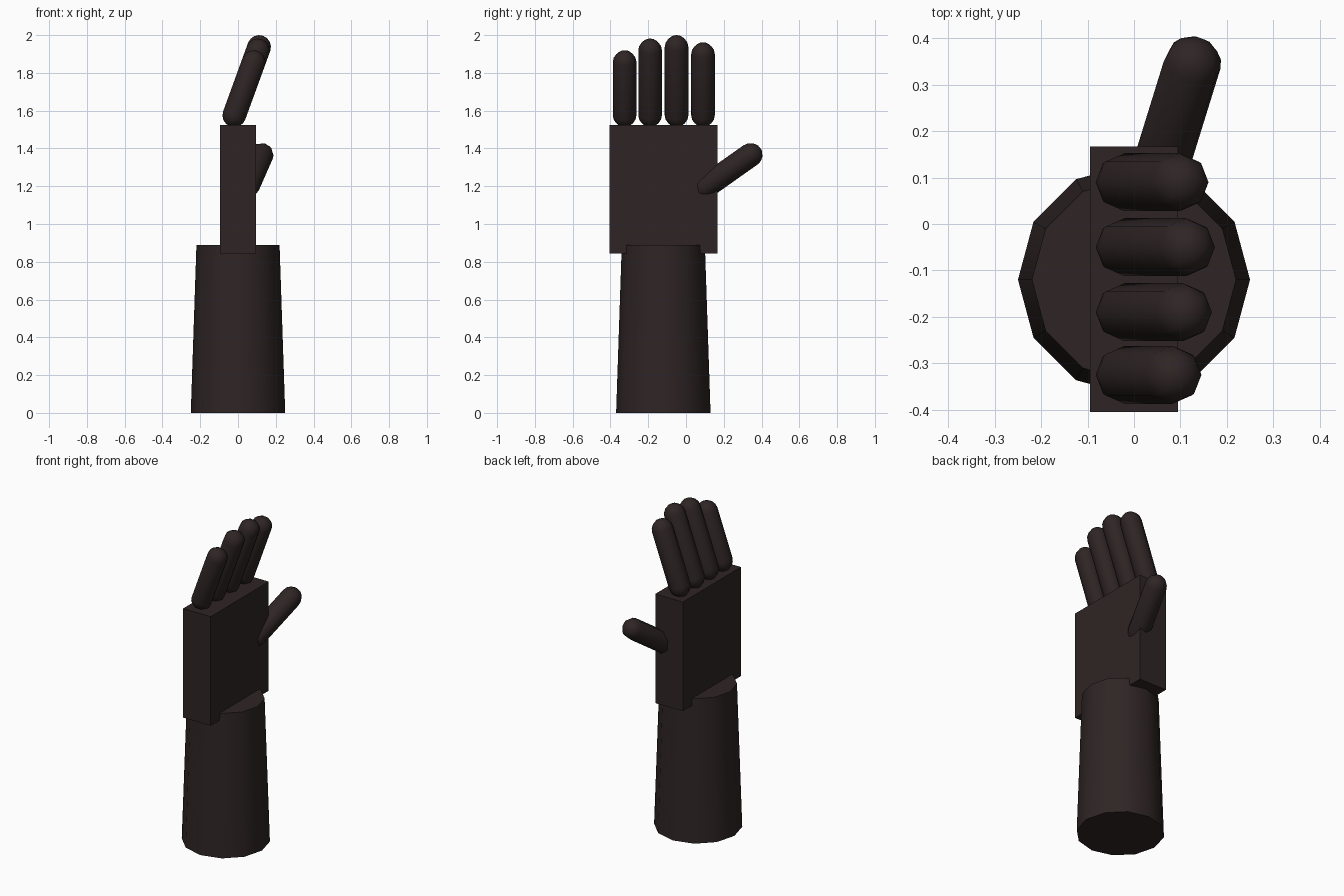
import bpy, bmesh, math
from mathutils import Vector

if "Cube" in bpy.data.objects:
    bpy.data.objects.remove(bpy.data.objects["Cube"])

mat = bpy.data.materials.new("dark brown")
mat.diffuse_color = (0.028, 0.018, 0.018, 1)
mat.use_nodes = True
mat.node_tree.nodes["Principled BSDF"].inputs["Base Color"].default_value = mat.diffuse_color


def finish(name, bm, smooth=True):
    bmesh.ops.recalc_face_normals(bm, faces=bm.faces)
    me = bpy.data.meshes.new(name)
    bm.to_mesh(me)
    bm.free()
    me.materials.append(mat)
    ob = bpy.data.objects.new(name, me)
    bpy.context.collection.objects.link(ob)
    if smooth:
        bpy.ops.object.select_all(action='DESELECT')
        ob.select_set(True)
        bpy.context.view_layer.objects.active = ob
        bpy.ops.object.shade_smooth_by_angle(angle=math.radians(50))
    return ob


def lathe(name, profile, sides, smooth=True):
    """Rings of (radius, z); a zero radius closes to a point."""
    bm = bmesh.new()
    rings = []
    for r, z in profile:
        n = sides if r > 1e-6 else 1
        rings.append([bm.verts.new((r * math.cos(2 * math.pi * i / sides),
                                    r * math.sin(2 * math.pi * i / sides), z)) for i in range(n)])
    for a, b in zip(rings, rings[1:]):
        for i in range(sides):
            j = (i + 1) % sides
            quad = [a[i % len(a)], a[j % len(a)], b[j % len(b)], b[i % len(b)]]
            bm.faces.new(list(dict.fromkeys(quad)))
    for ring in (rings[0], rings[-1]):
        if len(ring) > 1:
            bm.faces.new(ring)
    return finish(name, bm, smooth)


def capsule(name, start, end, radius, sides=8, steps=4):
    start, end = Vector(start), Vector(end)
    axis = end - start
    arc = [math.pi / 2 * k / steps for k in range(steps + 1)]
    profile = [(radius * math.sin(a), -radius * math.cos(a)) for a in arc]
    profile += [(radius * math.cos(a), axis.length + radius * math.sin(a)) for a in arc]
    profile[0] = (0, -radius)
    profile[-1] = (0, axis.length + radius)
    ob = lathe(name, profile, sides)
    ob.location = start
    ob.rotation_mode = 'QUATERNION'
    ob.rotation_quaternion = Vector((0, 0, 1)).rotation_difference(axis)
    return ob


# Tapered forearm
lathe("forearm", [(0.25, 0), (0.22, 0.89)], 12).location = (0, -0.12, 0)

# Flat palm block
bm = bmesh.new()
bmesh.ops.create_cube(bm, size=1)
bmesh.ops.scale(bm, vec=(0.19, 0.572, 0.68), verts=bm.verts)
bmesh.ops.translate(bm, vec=(0, -0.119, 1.185), verts=bm.verts)
finish("palm", bm, smooth=False)

# Four fingers leaning forward
R = 0.0625
fingers = [("little_finger", -0.325, 1.92), ("ring_finger", -0.19, 1.982),
           ("middle_finger", -0.05, 2.0), ("index_finger", 0.09, 1.962)]
for name, y, top in fingers:
    z0, z1 = 1.575, top - R
    x0 = -0.02
    capsule(name, (x0, y, z0), (x0 + (z1 - z0) * math.tan(math.radians(20)), y, z1), R)

# Thumb
capsule("thumb", (0.05, 0.10, 1.195), (0.125, 0.342, 1.366), 0.0635)
